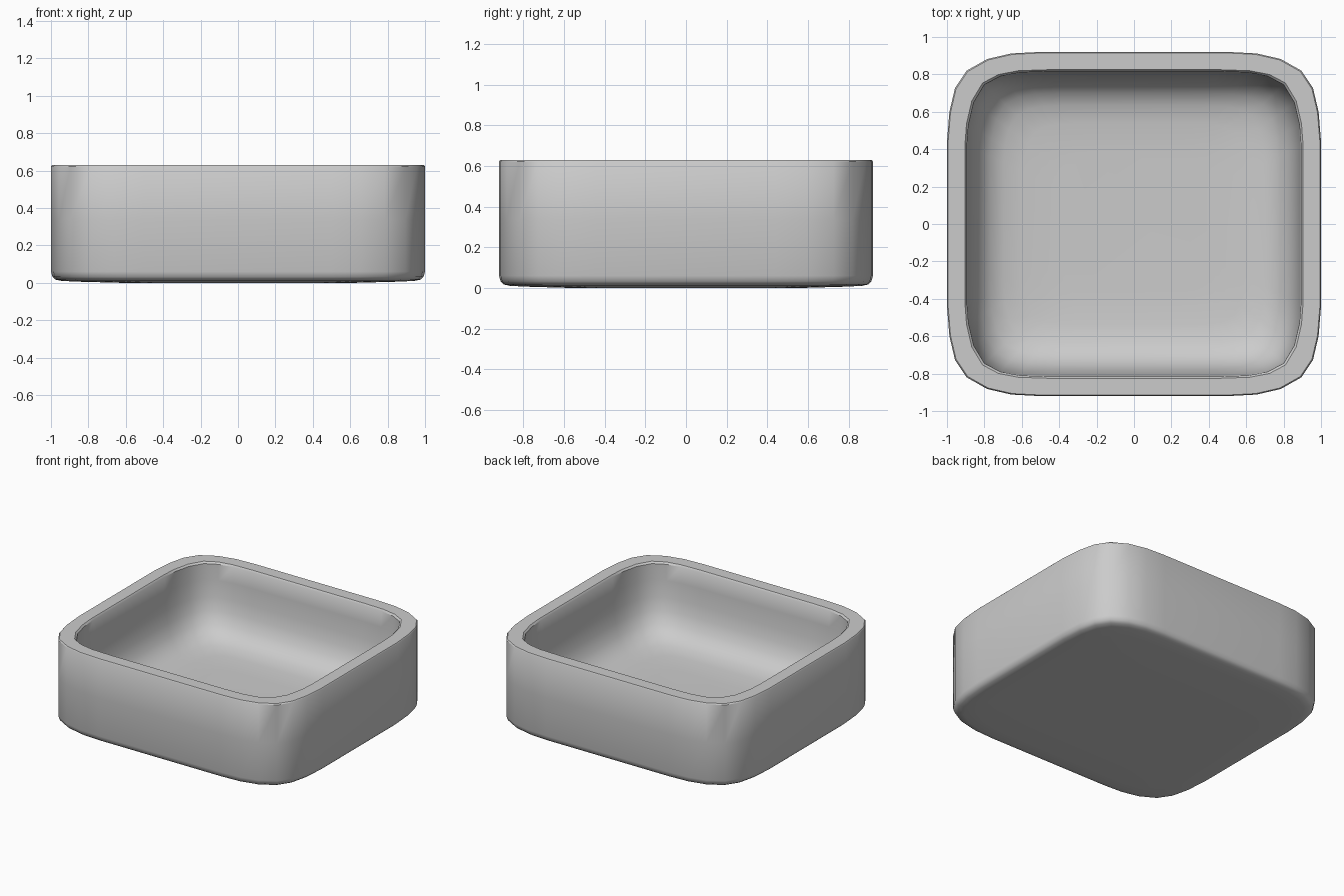
import bpy, bmesh, math

if "Cube" in bpy.data.objects:
    bpy.data.objects.remove(bpy.data.objects["Cube"])

# Quarter outlines of the rounded-square rim, from the +x side round to the +y side
OUTER = [(1.0, 0.44), (0.987, 0.60), (0.957, 0.727), (0.895, 0.82),
         (0.785, 0.882), (0.655, 0.912), (0.50, 0.92)]
INNER = [(0.893, 0.42), (0.885, 0.53), (0.857, 0.65), (0.80, 0.745),
         (0.715, 0.79), (0.61, 0.81), (0.46, 0.815)]


def full_loop(q):
    """Mirror a quarter outline into a closed anticlockwise loop."""
    half = q + [(-x, y) for x, y in reversed(q)]
    return half + [(-x, -y) for x, y in half]


# Cross-section as (outline, scale, height): underside, wall, rim, bowl
SECTION = [
    (OUTER, 0.35, 0.0), (OUTER, 0.62, 0.0), (OUTER, 0.85, 0.006),
    (OUTER, 0.94, 0.010), (OUTER, 0.975, 0.017), (OUTER, 0.992, 0.032),
    (OUTER, 1.0, 0.06), (OUTER, 1.0, 0.34), (OUTER, 1.0, 0.622), (OUTER, 0.994, 0.63),
    (INNER, 1.012, 0.63), (INNER, 1.0, 0.618), (INNER, 0.995, 0.50),
    (INNER, 0.982, 0.38), (INNER, 0.96, 0.29), (INNER, 0.92, 0.21),
    (INNER, 0.86, 0.155), (INNER, 0.78, 0.122), (INNER, 0.66, 0.106), (INNER, 0.45, 0.10),
]

# Loft the rings into one solid tray
bm = bmesh.new()
rings = [[bm.verts.new((x * s, y * s, z)) for x, y in full_loop(q)] for q, s, z in SECTION]
n = len(rings[0])
for a, b in zip(rings, rings[1:]):
    for i in range(n):
        j = (i + 1) % n
        bm.faces.new((a[i], a[j], b[j], b[i]))
bm.faces.new(rings[0][::-1])
bm.faces.new(rings[-1])
bmesh.ops.recalc_face_normals(bm, faces=bm.faces)

mesh = bpy.data.meshes.new("tray")
bm.to_mesh(mesh)
bm.free()
tray = bpy.data.objects.new("tray", mesh)
bpy.context.collection.objects.link(tray)

# Smooth shading with crisp rim edges
bpy.context.view_layer.objects.active = tray
tray.select_set(True)
bpy.ops.object.shade_smooth_by_angle(angle=math.radians(40))
